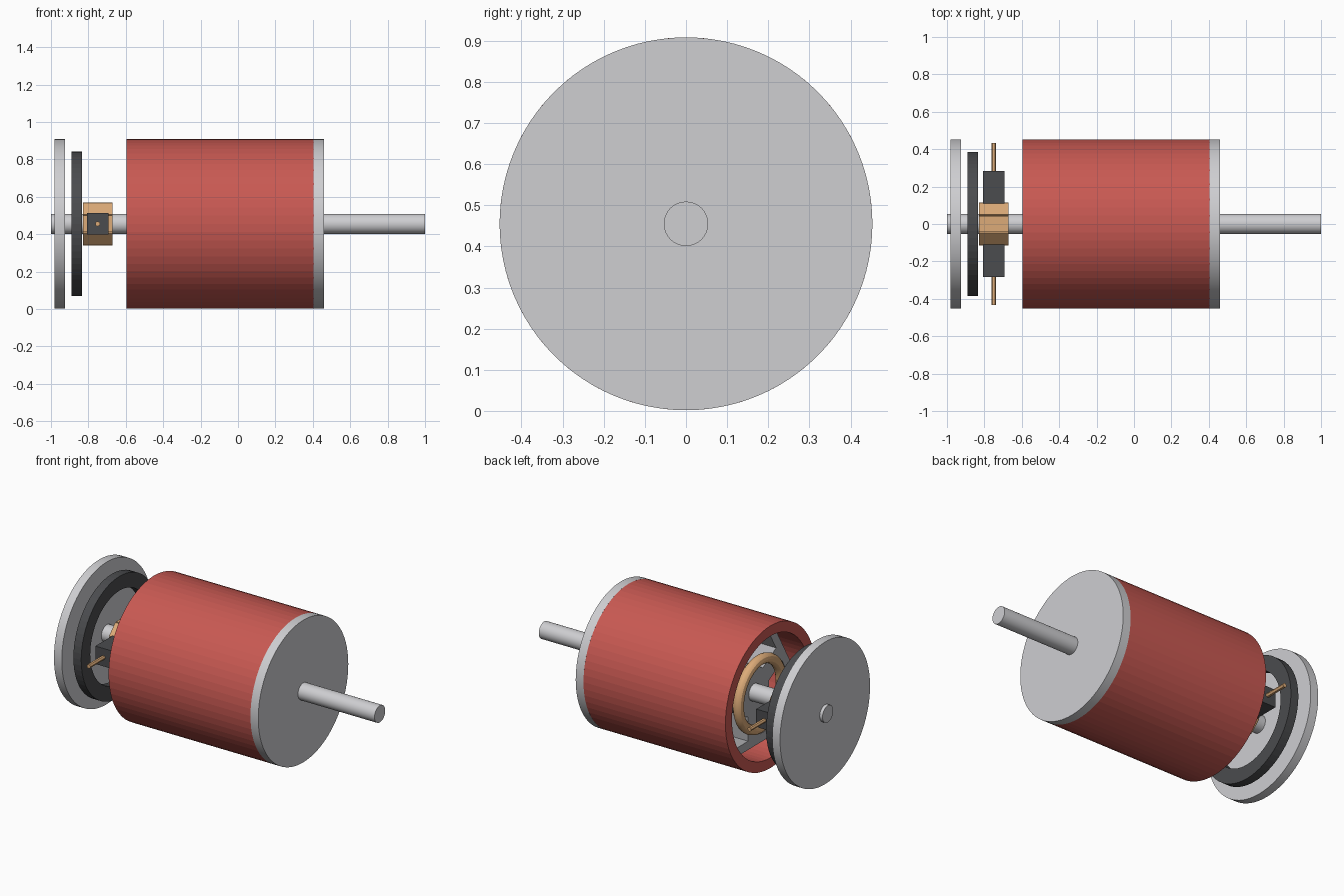
import bpy, bmesh, math
from mathutils import Matrix, Vector

if "Cube" in bpy.data.objects:
    bpy.data.objects.remove(bpy.data.objects["Cube"])

ZC = 0.455  # height of the motor axis


def material(name, rgb):
    m = bpy.data.materials.new(name)
    m.diffuse_color = (*rgb, 1)
    m.use_nodes = True
    m.node_tree.nodes["Principled BSDF"].inputs["Base Color"].default_value = m.diffuse_color
    return m


RED = material("red housing", (0.58, 0.10, 0.085))
STEEL = material("light steel", (0.62, 0.62, 0.64))
IRON = material("iron core", (0.42, 0.42, 0.44))
DARK = material("dark carbon", (0.07, 0.072, 0.077))
COPPER = material("copper", (0.72, 0.41, 0.19))


def finish(name, bm, mat, smooth=False):
    bmesh.ops.recalc_face_normals(bm, faces=bm.faces)
    me = bpy.data.meshes.new(name)
    bm.to_mesh(me)
    bm.free()
    me.materials.append(mat)
    ob = bpy.data.objects.new(name, me)
    bpy.context.collection.objects.link(ob)
    ob.location.z = ZC
    if smooth:
        bpy.ops.object.select_all(action='DESELECT')
        ob.select_set(True)
        bpy.context.view_layer.objects.active = ob
        bpy.ops.object.shade_smooth_by_angle(angle=math.radians(30))
    return ob


def lathe(name, profile, n, mat, smooth=False):
    """Spin a closed (x, radius) profile around the motor axis."""
    bm = bmesh.new()
    rings = []
    for i in range(n):
        a = 2 * math.pi * i / n
        rings.append([bm.verts.new((x, r * math.cos(a), r * math.sin(a))) for x, r in profile])
    k = len(profile)
    for i in range(n):
        p, q = rings[i], rings[(i + 1) % n]
        for j in range(k):
            bm.faces.new((p[j], p[(j + 1) % k], q[(j + 1) % k], q[j]))
    return finish(name, bm, mat, smooth)


def tube(name, x0, x1, ro, ri, n, mat):
    return lathe(name, [(x0, ri), (x0, ro), (x1, ro), (x1, ri)], n, mat)


def rod(name, a, b, r, n, mat, smooth=False):
    a, b = Vector(a), Vector(b)
    d = b - a
    bm = bmesh.new()
    turn = d.to_track_quat('Z', 'Y').to_matrix().to_4x4()
    bmesh.ops.create_cone(bm, cap_ends=True, segments=n, radius1=r, radius2=r, depth=d.length,
                          matrix=Matrix.Translation((a + b) / 2) @ turn)
    return finish(name, bm, mat, smooth)


def add_box(bm, lo, hi, turn=0.0):
    lo, hi = Vector(lo), Vector(hi)
    bmesh.ops.create_cube(bm, size=1, matrix=Matrix.Rotation(turn, 4, 'X')
                          @ Matrix.Translation((lo + hi) / 2)
                          @ Matrix.Diagonal((*(hi - lo), 1)))


# Shaft, housing and end plates
rod("shaft", (-1, 0, 0), (1, 0, 0), 0.054, 32, STEEL, True)
tube("housing", -0.595, 0.405, 0.453, 0.387, 64, RED)
rod("front_end_plate", (0.405, 0, 0), (0.46, 0, 0), 0.453, 96, STEEL, True)
rod("rear_end_plate", (-0.98, 0, 0), (-0.925, 0, 0), 0.453, 96, STEEL, True)

# Dark ring beside the rear plate
tube("brush_ring", -0.89, -0.835, 0.386, 0.295, 64, DARK)

# Commutator: eight separate copper bars around the shaft
bm = bmesh.new()
for i in range(8):
    add_box(bm, (-0.83, -0.044, 0.045), (-0.67, 0.044, 0.115), i * math.pi / 4)
finish("commutator", bm, COPPER)

# Brushes with their copper leads, one on each side
for s, side in ((1, "back"), (-1, "front")):
    bm = bmesh.new()
    add_box(bm, (-0.807, min(s * .11, s * .283), -0.057), (-0.693, max(s * .11, s * .283), 0.057))
    finish(side + "_brush", bm, DARK)
    rod(side + "_brush_lead", (-0.75, s * 0.28, 0), (-0.75, s * 0.433, 0), 0.013, 12, COPPER, True)

# Armature: hub and three T-shaped poles
rod("armature_hub", (-0.48, 0, 0), (0.3, 0, 0), 0.15, 32, IRON, True)
bm = bmesh.new()
for i in range(3):
    a = math.pi + i * 2 * math.pi / 3
    add_box(bm, (-0.48, -0.06, 0.1), (0.3, 0.06, 0.31), a)
    add_box(bm, (-0.48, -0.17, 0.29), (0.3, 0.17, 0.345), a)
finish("armature_poles", bm, IRON)

# Copper winding rings at both ends of the armature
for name, x in (("rear_winding", -0.52), ("front_winding", 0.33)):
    circle = [(x + 0.032 * math.cos(t * math.pi / 6), 0.215 + 0.032 * math.sin(t * math.pi / 6))
              for t in range(12)]
    lathe(name, circle, 48, COPPER, True)
